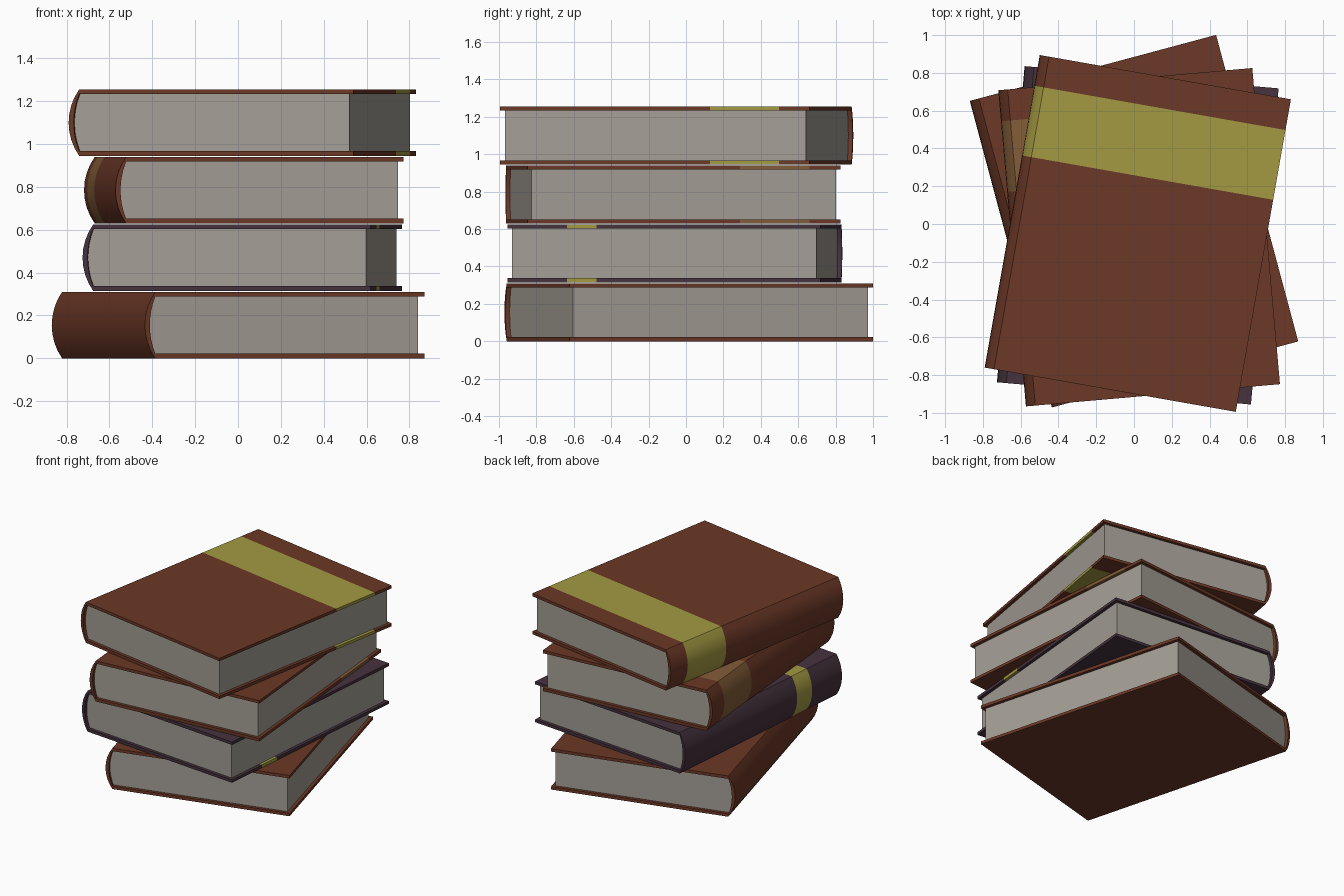
import bpy, bmesh, math

if "Cube" in bpy.data.objects:
    bpy.data.objects.remove(bpy.data.objects["Cube"])

W, D, H = 1.35, 1.68, 0.31      # book size
T, BULGE, INSET = 0.022, 0.05, 0.023  # cover thickness, spine bulge, page inset
SEG = 8


def material(name, rgb):
    m = bpy.data.materials.new(name)
    m.diffuse_color = (*rgb, 1)
    m.use_nodes = True
    m.node_tree.nodes["Principled BSDF"].inputs["Base Color"].default_value = m.diffuse_color
    return m


BROWN = material("brown leather", (0.150, 0.040, 0.020))
PURPLE = material("dark purple", (0.060, 0.032, 0.048))
GOLD = material("gold band", (0.37, 0.32, 0.055))
TAN = material("tan band", (0.23, 0.11, 0.040))
PAPER = material("paper", (0.37, 0.34, 0.30))


def c_profile(x_right, half, sag):
    """C-shaped line: top board, rounded spine, bottom board."""
    xl, mid = -W / 2 + BULGE, H / 2
    r = (half * half + sag * sag) / (2 * sag)
    a = math.asin(half / r)
    pts = [(x_right, mid + half)]
    for i in range(SEG + 1):
        t = a - 2 * a * i / SEG
        pts.append((xl - sag + r - r * math.cos(t), mid + r * math.sin(t)))
    pts.append((x_right, mid - half))
    return pts


def finish(name, bm, mats, place):
    bmesh.ops.recalc_face_normals(bm, faces=bm.faces)
    me = bpy.data.meshes.new(name)
    bm.to_mesh(me)
    bm.free()
    for m in mats:
        me.materials.append(m)
    ob = bpy.data.objects.new(name, me)
    bpy.context.collection.objects.link(ob)
    x, y, z, deg = place
    ob.location = (x, y, z)
    ob.rotation_euler.z = math.radians(deg)
    bpy.ops.object.select_all(action='DESELECT')
    ob.select_set(True)
    bpy.context.view_layer.objects.active = ob
    bpy.ops.object.shade_smooth_by_angle(angle=math.radians(25))


def cover(name, mats, band, place):
    outer = c_profile(W / 2, H / 2, BULGE)
    inner = c_profile(W / 2, H / 2 - T, BULGE - 0.024)
    n = len(outer)
    loop = outer + inner[::-1]
    ys = [-D / 2] + list(band or ()) + [D / 2]
    bm = bmesh.new()
    rings = [[bm.verts.new((x, y, z)) for x, z in loop] for y in ys]
    # lengthwise strips, the middle one carries the band colour
    for k in range(len(ys) - 1):
        for i in range(2 * n):
            j = (i + 1) % (2 * n)
            f = bm.faces.new((rings[k][i], rings[k][j], rings[k + 1][j], rings[k + 1][i]))
            f.material_index = 1 if band and k == 1 else 0
    # end rims
    for r in (rings[0], rings[-1]):
        for i in range(n - 1):
            bm.faces.new((r[i], r[i + 1], r[2 * n - 2 - i], r[2 * n - 1 - i]))
    finish(name, bm, mats, place)


def pages(name, place):
    prof = c_profile(W / 2 - INSET, H / 2 - T, BULGE - 0.024)
    y = D / 2 - INSET
    bm = bmesh.new()
    a, b = ([bm.verts.new((px, s * y, pz)) for px, pz in prof] for s in (-1, 1))
    n = len(prof)
    for i in range(n):
        j = (i + 1) % n
        bm.faces.new((a[i], a[j], b[j], b[i]))
    bm.faces.new(a)
    bm.faces.new(b)
    finish(name, bm, [PAPER], place)


# bottom to top: name, cover colours, band range along the spine, (x, y, z, turn)
books = [
    ("bottom_book", [BROWN], None, (0.0, 0.015, 0.0, 15)),
    ("second_book", [PURPLE, GOLD], (-0.52, -0.36), (0.02, -0.06, 0.315, -5)),
    ("third_book", [BROWN, TAN], (0.30, 0.675), (0.027, -0.07, 0.63, 5)),
    ("top_book", [BROWN, GOLD], (0.30, 0.675), (0.02, -0.05, 0.945, -10)),
]
for name, mats, band, place in books:
    cover(name + "_cover", mats, band, place)
    pages(name + "_pages", place)
